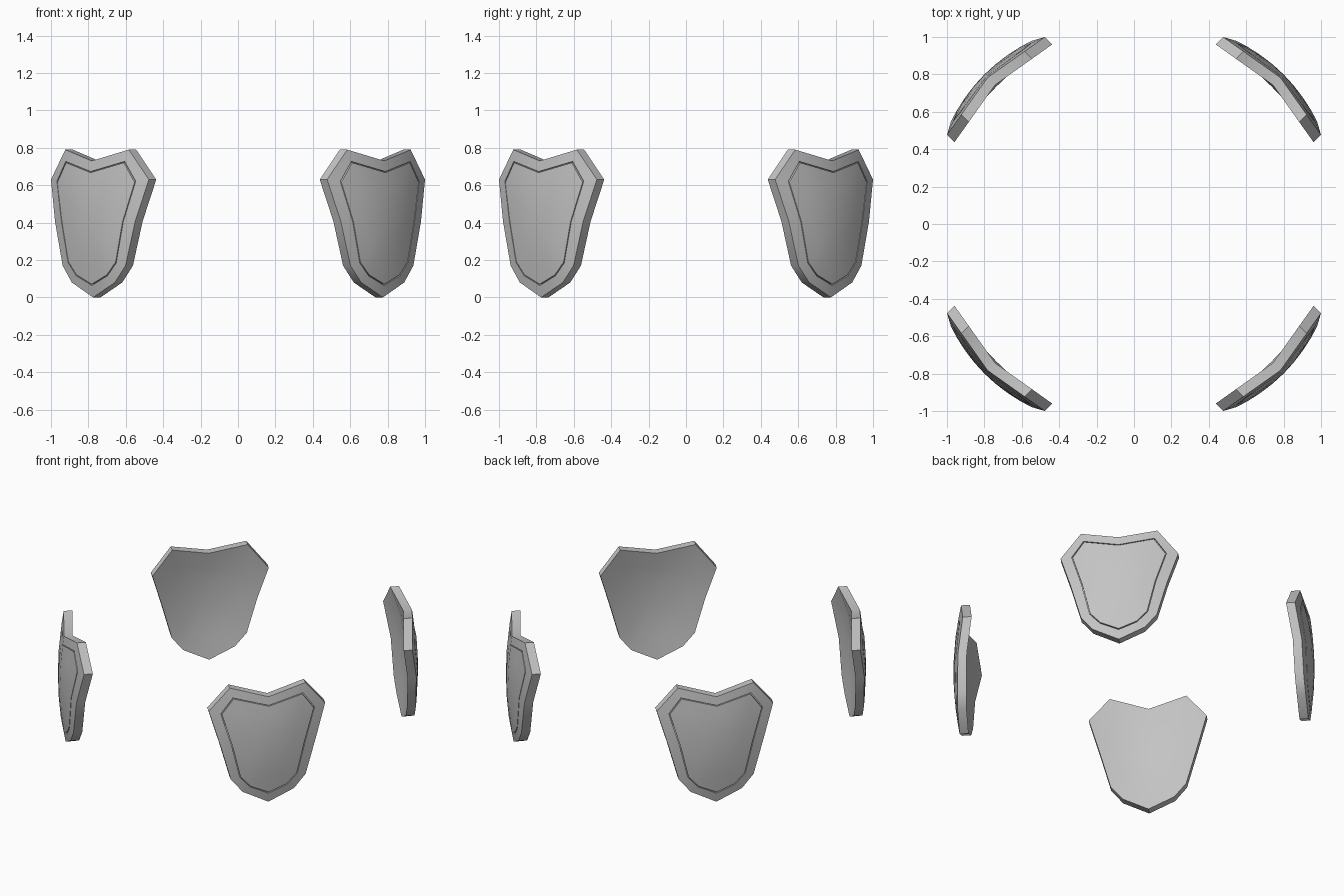
import bpy, bmesh, math
from mathutils import Matrix

cube = bpy.data.objects.get("Cube")
if cube:
    bpy.data.objects.remove(cube)

steel = bpy.data.materials.new("steel_grey")
steel.use_nodes = True
COLOUR = (0.55, 0.55, 0.55, 1)
steel.diffuse_color = COLOUR
steel.node_tree.nodes["Principled BSDF"].inputs["Base Color"].default_value = COLOUR

# Half outlines (across, height), from the top notch down to the bottom tip
RIM = [(0, .73), (.24, .79), (.37, .63), (.303, .406), (.238, .17), (.163, .08), (0, 0)]
PANEL = [(0, .673), (.223, .727), (.298, .62), (.234, .406), (.182, .185), (.117, .115), (0, .064)]
MID = 0.4
THICK = 0.056


def outline(half):
    return half + [(-t, z) for t, z in half[-2:0:-1]]


def scaled(points, s):
    return [(t * s, MID + (z - MID) * s) for t, z in points]


def radius(t, z):
    """Distance of the domed shield front from the centre axis."""
    return 1.131 - 0.55 * t * t - 0.22 * (z - MID) ** 2


def add_ring(bm, points, depth):
    return [bm.verts.new((radius(t, z) - depth, t, z)) for t, z in points]


def bridge(bm, a, b):
    n = len(a)
    for i in range(n):
        j = (i + 1) % n
        bm.faces.new((a[i], a[j], b[j], b[i]))


def close(bm, ring, depth):
    centre = bm.verts.new((radius(0, MID) - depth, 0, MID))
    for i in range(len(ring)):
        bm.faces.new((ring[i], ring[(i + 1) % len(ring)], centre))


def shield_mesh():
    rim, panel = outline(RIM), outline(PANEL)
    bm = bmesh.new()
    # Rings run from the back centre, around the edge, to the front centre
    layers = [(scaled(rim, s), THICK) for s in (.33, .66, 1)]
    layers += [(rim, 0), (panel, 0)]
    # Narrow groove around the front panel
    inner = scaled(panel, .98)
    layers += [(panel, .012), (inner, .012), (inner, 0)]
    layers += [(scaled(panel, s), 0) for s in (.66, .33)]
    rings = [add_ring(bm, p, d) for p, d in layers]
    for a, b in zip(rings, rings[1:]):
        bridge(bm, a, b)
    close(bm, rings[0], THICK)
    close(bm, rings[-1], 0)
    bmesh.ops.recalc_face_normals(bm, faces=bm.faces)
    mesh = bpy.data.meshes.new("shield")
    bm.to_mesh(mesh)
    bm.free()
    mesh.materials.append(steel)
    return mesh


# Four shields around the centre
names = ["back_left", "back_right", "front_right", "front_left"]
for i, name in enumerate(names):
    shield = bpy.data.objects.new("shield_" + name, shield_mesh())
    bpy.context.collection.objects.link(shield)
    shield.data.transform(Matrix.Rotation(math.radians(45 + 90 * i), 4, "Z"))
    bpy.ops.object.select_all(action="DESELECT")
    shield.select_set(True)
    bpy.context.view_layer.objects.active = shield
    bpy.ops.object.shade_smooth_by_angle(angle=math.radians(30))
